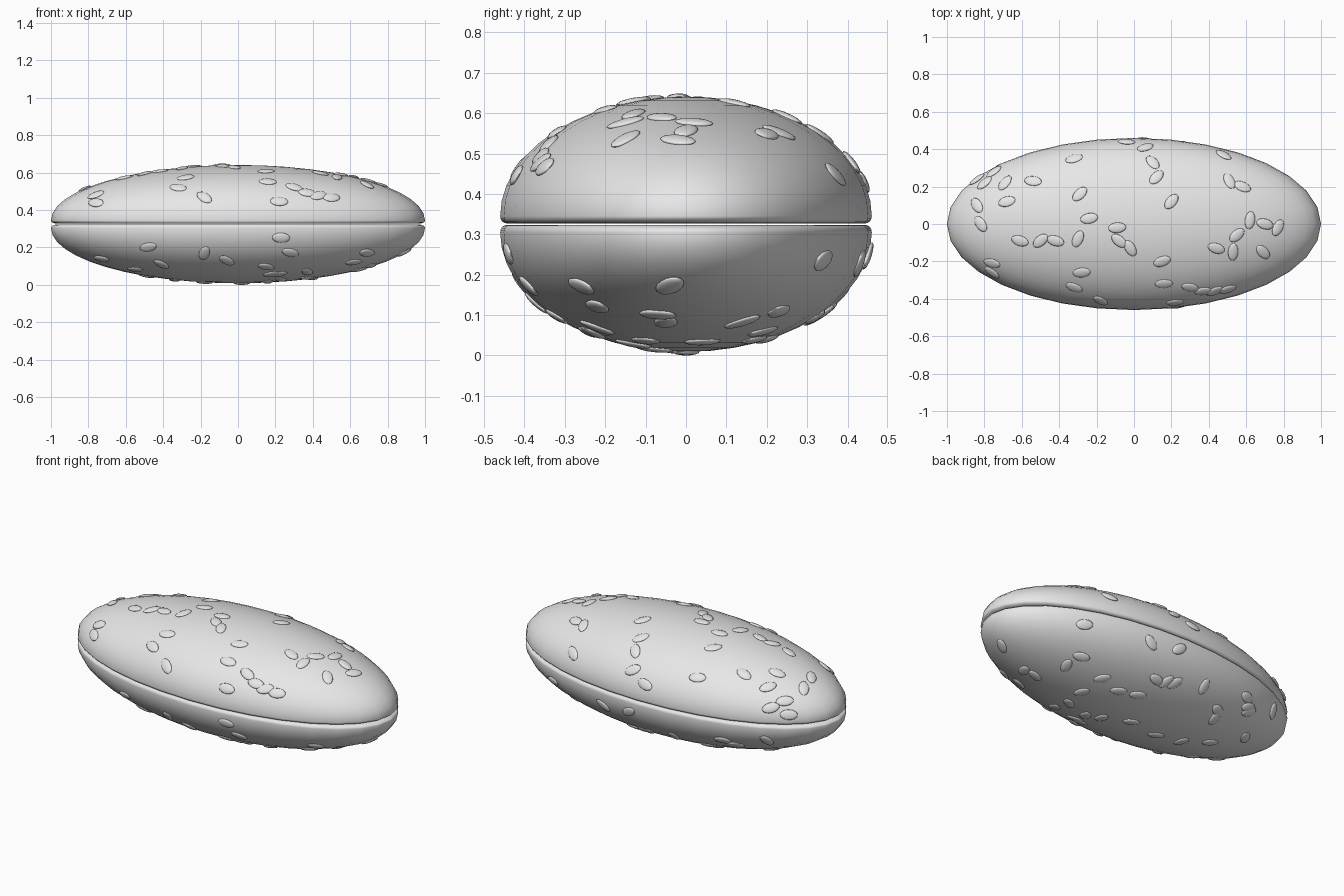
import bpy, bmesh, math, random
from mathutils import Matrix, Vector

random.seed(4)
if "Cube" in bpy.data.objects:
    bpy.data.objects.remove(bpy.data.objects["Cube"], do_unlink=True)

HALF_WIDTH = 0.46       # bun is an oval, one unit long each side of centre
SEGMENTS = 32
DOME_STEPS = 12
SEAM = 0.325            # height where the two halves meet

# One plain grey for everything
grey = bpy.data.materials.new("plain_grey")
grey.use_nodes = True
colour = (0.8, 0.8, 0.8, 1)
grey.diffuse_color = colour
grey.node_tree.nodes["Principled BSDF"].inputs["Base Color"].default_value = colour


def add_object(name, bm, sharp_angle):
    """Turn a bmesh into a smooth shaded object."""
    bmesh.ops.recalc_face_normals(bm, faces=bm.faces)
    mesh = bpy.data.meshes.new(name)
    bm.to_mesh(mesh)
    bm.free()
    mesh.materials.append(grey)
    obj = bpy.data.objects.new(name, mesh)
    bpy.context.collection.objects.link(obj)
    bpy.ops.object.select_all(action="DESELECT")
    obj.select_set(True)
    bpy.context.view_layer.objects.active = obj
    bpy.ops.object.shade_smooth_by_angle(angle=math.radians(sharp_angle))
    return obj


def bun_half(name, base, height, side):
    """Spin a domed profile with a rolled rim, then squash it to an oval."""
    seam = SEAM + side * 0.002
    lip = base - seam
    profile = [(0, seam), (0.965, seam)]
    # rolled rim
    for step in range(1, 5):
        angle = math.pi / 2 * step / 5
        profile.append((0.965 + 0.035 * math.sin(angle),
                        seam + lip * (1 - math.cos(angle))))
    # dome
    for step in range(DOME_STEPS + 1):
        angle = math.pi / 2 * step / DOME_STEPS
        profile.append((math.cos(angle), base + side * height * math.sin(angle)))
    bm = bmesh.new()
    verts = [bm.verts.new((r, 0, z)) for r, z in profile]
    edges = [bm.edges.new(pair) for pair in zip(verts, verts[1:])]
    bmesh.ops.spin(bm, geom=verts + edges, cent=(0, 0, 0), axis=(0, 0, 1),
                   angle=math.tau, steps=SEGMENTS, use_duplicate=False)
    bmesh.ops.remove_doubles(bm, verts=bm.verts, dist=0.0005)
    bmesh.ops.scale(bm, vec=(1, HALF_WIDTH, 1), verts=bm.verts)
    return add_object(name, bm, 60)


def seeds(name, spots, base, height, side):
    """Lay flat oval seeds on a half; spots hold x, y in hundredths and a heading."""
    bm = bmesh.new()
    for x, y, heading in spots:
        x, y = x / 100, y / 100
        reach = math.hypot(x, y / HALF_WIDTH)
        if reach > 0.995:
            x, y, reach = x * 0.995 / reach, y * 0.995 / reach, 0.995
        rise = side * height * math.sqrt(1 - reach ** 2)
        normal = Vector((x, y / HALF_WIDTH ** 2, rise / height ** 2)).normalized()
        turn = math.radians(heading)
        along = Vector((math.cos(turn), math.sin(turn), 0))
        along = (along - normal * along.dot(normal)).normalized()
        across = normal.cross(along)
        frame = Matrix((along, across, normal)).transposed().to_4x4()
        frame.translation = (x, y, base + rise)
        shape = Matrix.Diagonal((0.048, 0.028, 0.009, 1))
        bmesh.ops.create_uvsphere(bm, u_segments=16, v_segments=8, radius=1,
                                  matrix=frame @ shape)
    return add_object(name, bm, 80)


# Seed positions on the crown
crown_spots = [
    (-84, 24, 30), (-80, 22, 45), (-75, 28, 60), (-69, 22, 60), (-68, 12, 10),
    (-84, 10, 130), (-82, 0, 130), (-54, 23, -15), (-32, 35, 20), (-29, 16, 45),
    (-24, 3, 10), (-30, -8, 65), (-42, -9, -15), (-50, -9, 40), (-61, -9, -15),
    (-76, -21, 0), (-76, -26, 135), (-28, -26, 10), (-32, -34, -30),
    (-18, -41, -60), (-4, 44, -30), (6, 41, 45), (10, 33, -60), (12, 25, 50),
    (20, 12, 50), (-9, -2, 5), (-8, -9, -40), (-2, -13, -60), (15, -20, 20),
    (16, -32, 0), (22, -42, 0), (30, -34, -25), (37, -36, 0), (43, -36, 40),
    (50, -35, 20), (44, -13, -20), (53, -15, 90), (55, -6, 40), (62, 2, 80),
    (70, 0, -15), (77, -2, 60), (69, -15, -45), (48, 37, -60), (51, 23, -70),
    (58, 20, -20),
]

# Seed positions on the heel, with random headings
heel_places = [
    (69, -26), (62, -22), (71, -7), (89, -4), (65, -5), (59, 14), (56, 23),
    (63, 34), (-48, -37), (-41, -29), (-18, -40), (-6, -37), (15, -32),
    (23, -44), (28, -39), (18, -24), (22, -23), (-73, -18), (-55, -17),
    (37, -10), (24, 43), (6, 45), (38, 19), (25, 17), (14, 20), (11, 32),
    (5, 33), (0, 34), (-18, 37), (-35, 28), (-37, 23), (-49, 36), (-53, 32),
    (-55, 30), (-73, 29), (-66, 14), (-49, 5), (-34, -1), (-18, -3), (2, 0),
    (16, -8), (23, -13), (40, 4), (37, -22),
]
heel_spots = [(x, y, random.uniform(0, 180)) for x, y in heel_places]

# Both halves of the bun with their seeds
for part, spots, base, height, side in (
        ("crown", crown_spots, 0.345, 0.296, 1),
        ("heel", heel_spots, 0.305, 0.296, -1)):
    bun_half("bun_" + part, base, height, side)
    seeds(part + "_seeds", spots, base, height, side)
